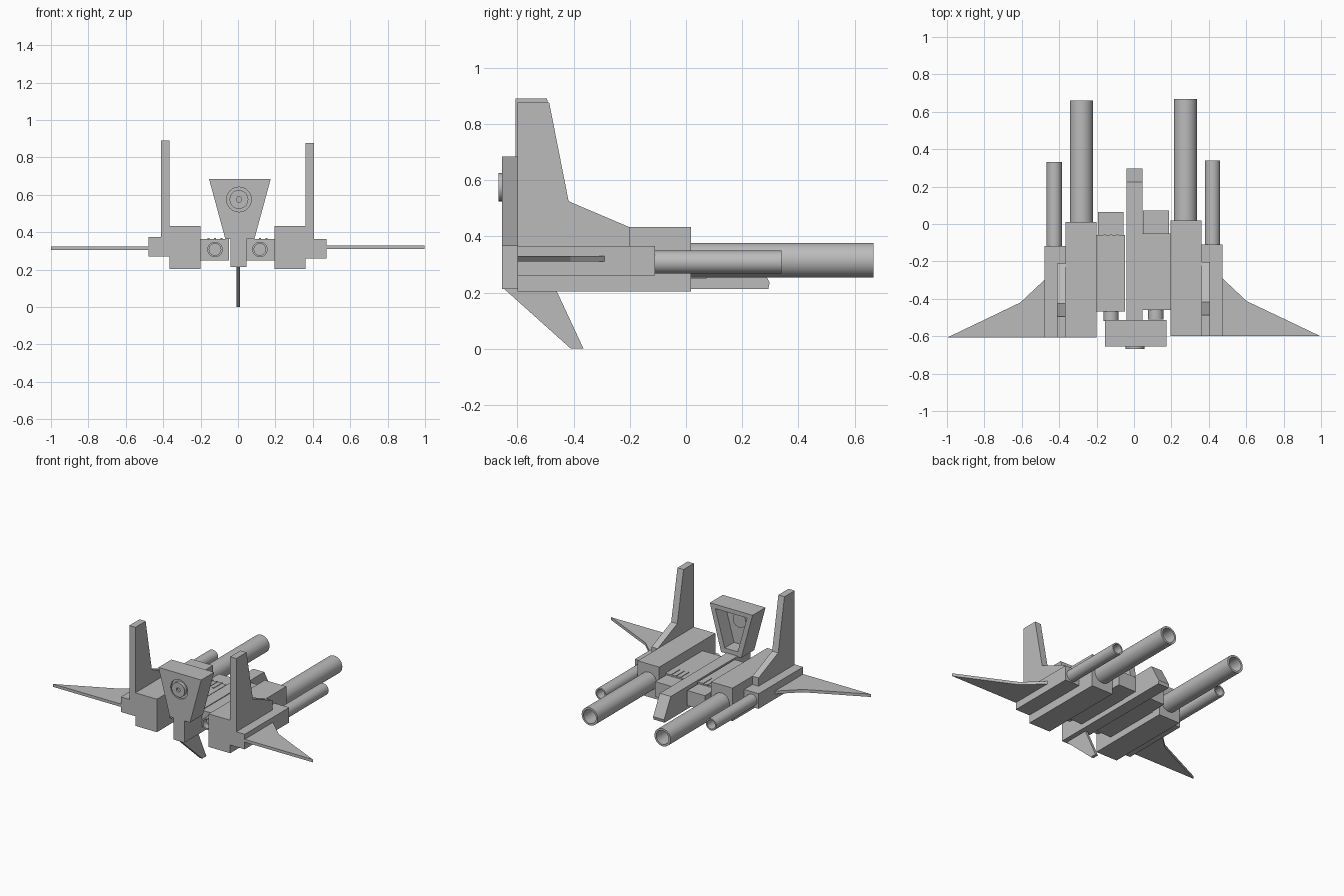
import bpy, bmesh, math
from mathutils import Vector

cube = bpy.data.objects.get("Cube")
if cube:
    bpy.data.objects.remove(cube, do_unlink=True)

grey = bpy.data.materials.new("hull grey")
grey.use_nodes = True
COLOUR = (0.5, 0.5, 0.5, 1)
grey.diffuse_color = COLOUR
grey.node_tree.nodes["Principled BSDF"].inputs["Base Color"].default_value = COLOUR


def finish(name, bm, smooth=False):
    bmesh.ops.recalc_face_normals(bm, faces=bm.faces)
    mesh = bpy.data.meshes.new(name)
    bm.to_mesh(mesh)
    bm.free()
    mesh.materials.append(grey)
    ob = bpy.data.objects.new(name, mesh)
    bpy.context.collection.objects.link(ob)
    if smooth:
        bpy.ops.object.select_all(action='DESELECT')
        ob.select_set(True)
        bpy.context.view_layer.objects.active = ob
        bpy.ops.object.shade_smooth_by_angle(angle=math.radians(35))
    return ob


def prism(name, outline, axis, lo, hi):
    """Extrude a flat outline along an axis; outline holds the other two coordinates in order."""
    bm = bmesh.new()

    def place(p, d):
        c = list(p)
        c.insert(axis, d)
        return bm.verts.new(c)
    face = bm.faces.new([place(p, lo) for p in outline])
    new = bmesh.ops.extrude_face_region(bm, geom=[face])["geom"]
    step = Vector((0, 0, 0))
    step[axis] = hi - lo
    bmesh.ops.translate(bm, vec=step, verts=[v for v in new if isinstance(v, bmesh.types.BMVert)])
    return finish(name, bm)


def box(name, x, y, z):
    return prism(name, [(x[0], z[0]), (x[1], z[0]), (x[1], z[1]), (x[0], z[1])], 1, *y)


def turned(name, x, z, profile, sides=32):
    """Revolve a (radius, y) profile round a line along y, with capped ends."""
    bm = bmesh.new()
    rings = []
    for r, y in profile:
        rings.append([bm.verts.new((x + r * math.cos(math.tau * i / sides), y,
                                    z + r * math.sin(math.tau * i / sides))) for i in range(sides)])
    for a, b in zip(rings, rings[1:]):
        for i in range(sides):
            j = (i + 1) % sides
            bm.faces.new((a[i], a[j], b[j], b[i]))
    bm.faces.new(rings[0])
    bm.faces.new(rings[-1])
    return finish(name, bm, True)


def barrel(name, x, z, r, root, muzzle, bore, depth):
    back = muzzle + depth * (1 if root > muzzle else -1)
    return turned(name, x, z, [(r, root), (r, muzzle), (bore, muzzle), (bore, back)])


def cut(ob, cutter):
    cutter.hide_render = True
    cutter.hide_viewport = True
    cutter.display_type = 'WIRE'
    mod = ob.modifiers.new("cut", 'BOOLEAN')
    mod.object = cutter
    mod.solver = 'EXACT'


# Matching side assemblies, with a small offset between them
for side, label, dx, dy, dz in ((1, "left", -0.003, 0.008, -0.01), (-1, "right", -0.003, 0, 0)):
    def span(a, b):
        return sorted((side * a + dx, side * b + dx))

    box(label + "_engine_block", span(0.197, 0.363), (-0.608 + dy, 0.01 + dy), (0.203, 0.433))
    box(label + "_outer_pod", span(0.36, 0.475), (-0.608 + dy, -0.118 + dy), (0.27 + dz, 0.375 + dz))
    barrel(label + "_main_barrel", side * 0.278 + dx, 0.315, 0.062, 0, 0.66 + dy, 0.048, 0.3)
    barrel(label + "_small_barrel", side * 0.423 + dx, 0.318 + dz, 0.041, -0.13, 0.332 + dy, 0.031, 0.2)

    # Upright tail fin with a sloping root
    top = 0.89 + dz * 1.4
    fin = [(-0.608, 0.36), (-0.608, top), (-0.495, top), (-0.426, 0.525), (-0.21, 0.433), (-0.21, 0.36)]
    prism(label + "_tail_fin", [(y + dy, z) for y, z in fin], 0, *span(0.363, 0.41))

    # Swept wing
    wing = [(0.45, -0.608), (1, -0.608), (0.605, -0.42), (0.475, -0.298), (0.45, -0.298)]
    prism(label + "_wing", [(min(1, max(-1, side * x + dx)), y + dy) for x, y in wing],
          2, 0.305 - dz / 2, 0.325 - dz / 2)

    # Inner hull with a narrower rear step, exhaust tube and vent ribs
    box(label + "_inner_hull", span(0.045, 0.2), (-0.468 + dy, -0.058 + dy), (0.25, 0.365))
    box(label + "_inner_hull_step", span(0.052, 0.19), (-0.07 + dy, 0.065 + dy), (0.25, 0.355))
    barrel(label + "_exhaust_tube", side * 0.12 + dx, 0.308, 0.041, -0.46, -0.518 + dy, 0.031, 0.04)
    centre = side * 0.12 + dx
    for k in (-1, 0, 1):
        x = centre + 0.035 * k
        box(label + "_vent_rib", (x - 0.006, x + 0.006), (-0.15 + dy, -0.055 + dy), (0.36, 0.369))

# Central spine with a sloping rear end
prism("spine", [(-0.655, 0.213), (0.293, 0.213), (0.298, 0.235), (0.225, 0.37), (-0.655, 0.37)],
      0, -0.04, 0.045)

# Lower keel fin
prism("keel_fin", [(-0.65, 0.215), (-0.41, 0), (-0.365, 0), (-0.465, 0.215)], 0, -0.009, 0.012)

# Raised head, hollowed from behind, with a socket in front
head = prism("head", [(-0.068, 0.365), (0.088, 0.365), (0.175, 0.685), (-0.155, 0.685)],
             1, -0.655, -0.512)
cut(head, prism("head_recess_cutter", [(-0.04, 0.4), (0.06, 0.4), (0.132, 0.655), (-0.112, 0.655)],
                1, -0.615, -0.45))
cut(head, turned("head_socket_cutter", 0.005, 0.575, [(0.066, -0.7), (0.066, -0.642)]))
turned("head_lens", 0.005, 0.575, [(0.045, -0.595), (0.05, -0.595), (0.05, -0.667),
                                   (0.014, -0.667), (0.014, -0.655)])
